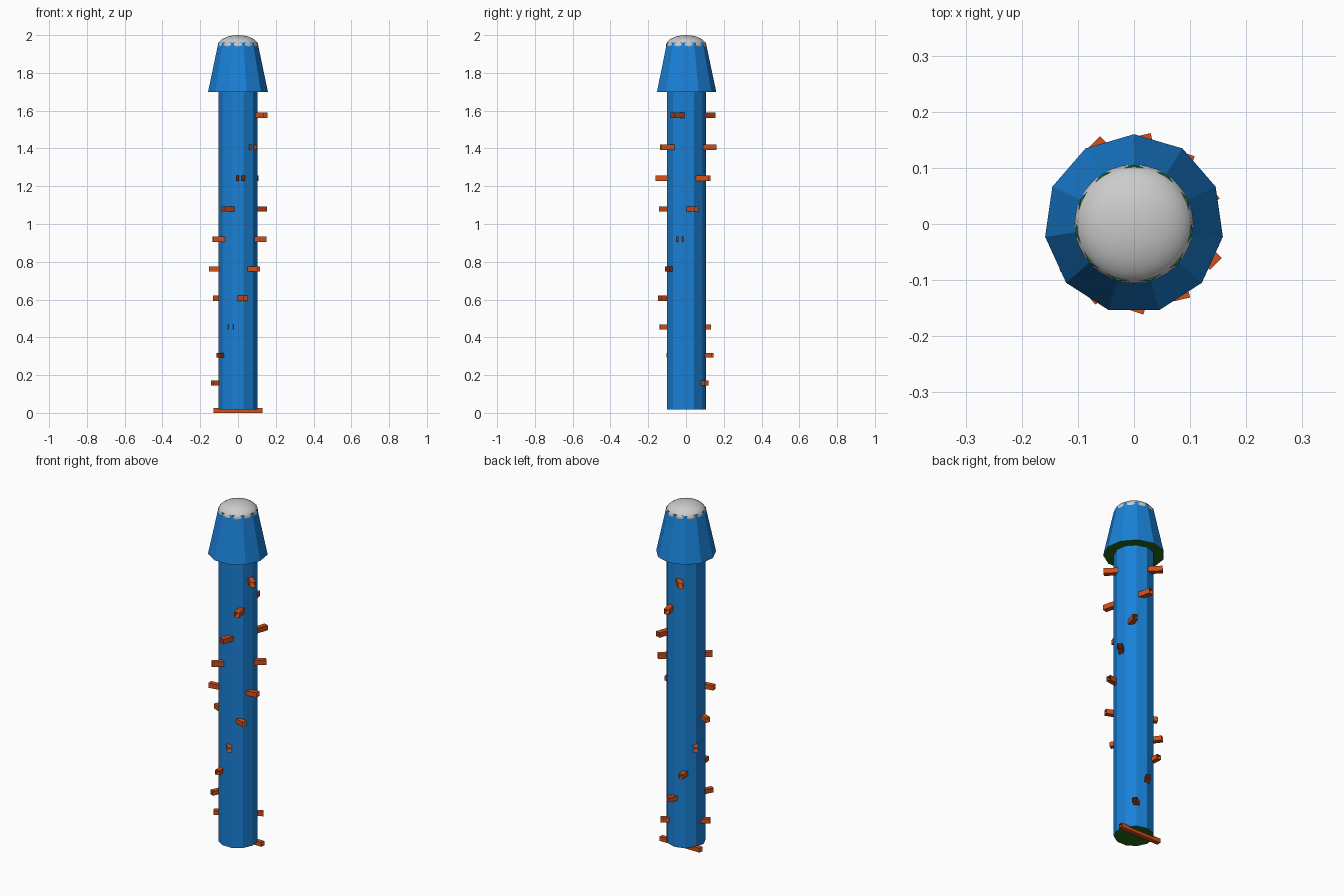
import bpy, bmesh, math
from mathutils import Matrix

if "Cube" in bpy.data.objects:
    bpy.data.objects.remove(bpy.data.objects["Cube"])


def material(name, rgb):
    m = bpy.data.materials.new(name)
    m.diffuse_color = (*rgb, 1)
    m.use_nodes = True
    m.node_tree.nodes["Principled BSDF"].inputs["Base Color"].default_value = m.diffuse_color
    return m


BLUE = material("bark_blue", (0.01, 0.22, 0.68))
GREEN = material("cut_green", (0.02, 0.15, 0.01))
ORANGE = material("peg_orange", (0.65, 0.08, 0.01))
SIDES = 11


def tapered_post(name, r1, r2, z1, z2):
    """Flat-sided blue post with green end caps."""
    bpy.ops.mesh.primitive_cone_add(vertices=SIDES, radius1=r1, radius2=r2,
                                    depth=z2 - z1, location=(0, 0, (z1 + z2) / 2))
    ob = bpy.context.object
    ob.name = name
    ob.data.materials.append(BLUE)
    ob.data.materials.append(GREEN)
    for p in ob.data.polygons:
        p.use_smooth = False
        p.material_index = 1 if abs(p.normal.z) > 0.9 else 0
    return ob


# shaft and flared head
tapered_post("shaft", 0.105, 0.105, 0.018, 1.72)
tapered_post("head", 0.16, 0.105, 1.70, 1.96)

# smooth grey dome on the head
bpy.ops.mesh.primitive_uv_sphere_add(segments=32, ring_count=16, radius=1,
                                     location=(0, 0, 1.945))
dome = bpy.context.object
dome.name = "dome"
dome.scale = (0.106, 0.106, 0.055)
bpy.ops.object.shade_smooth()

# open-ended square bars spiralling up the shaft, each turned and slightly larger
GROW, TURN, RISE = 1.0165, math.radians(31.5), 0.145
bm = bmesh.new()
z = 0.0125
for i in range(11):
    s = GROW ** i
    m = (Matrix.Translation((0, 0, z)) @ Matrix.Rotation(TURN * i, 4, 'Z')
         @ Matrix.Scale(s, 4) @ Matrix.Translation((0, 0.045, 0))
         @ Matrix.Diagonal((0.26, 0.025, 0.025, 1)))
    verts = bmesh.ops.create_cube(bm, size=1, matrix=m)["verts"]
    faces = {f for v in verts for f in v.link_faces}
    ends = sorted(faces, key=lambda f: f.calc_area())[:2]
    bmesh.ops.delete(bm, geom=ends, context='FACES_ONLY')
    z += RISE * s
mesh = bpy.data.meshes.new("spiral_bars")
bm.to_mesh(mesh)
bm.free()
mesh.materials.append(ORANGE)
bars = bpy.data.objects.new("spiral_bars", mesh)
bpy.context.collection.objects.link(bars)
